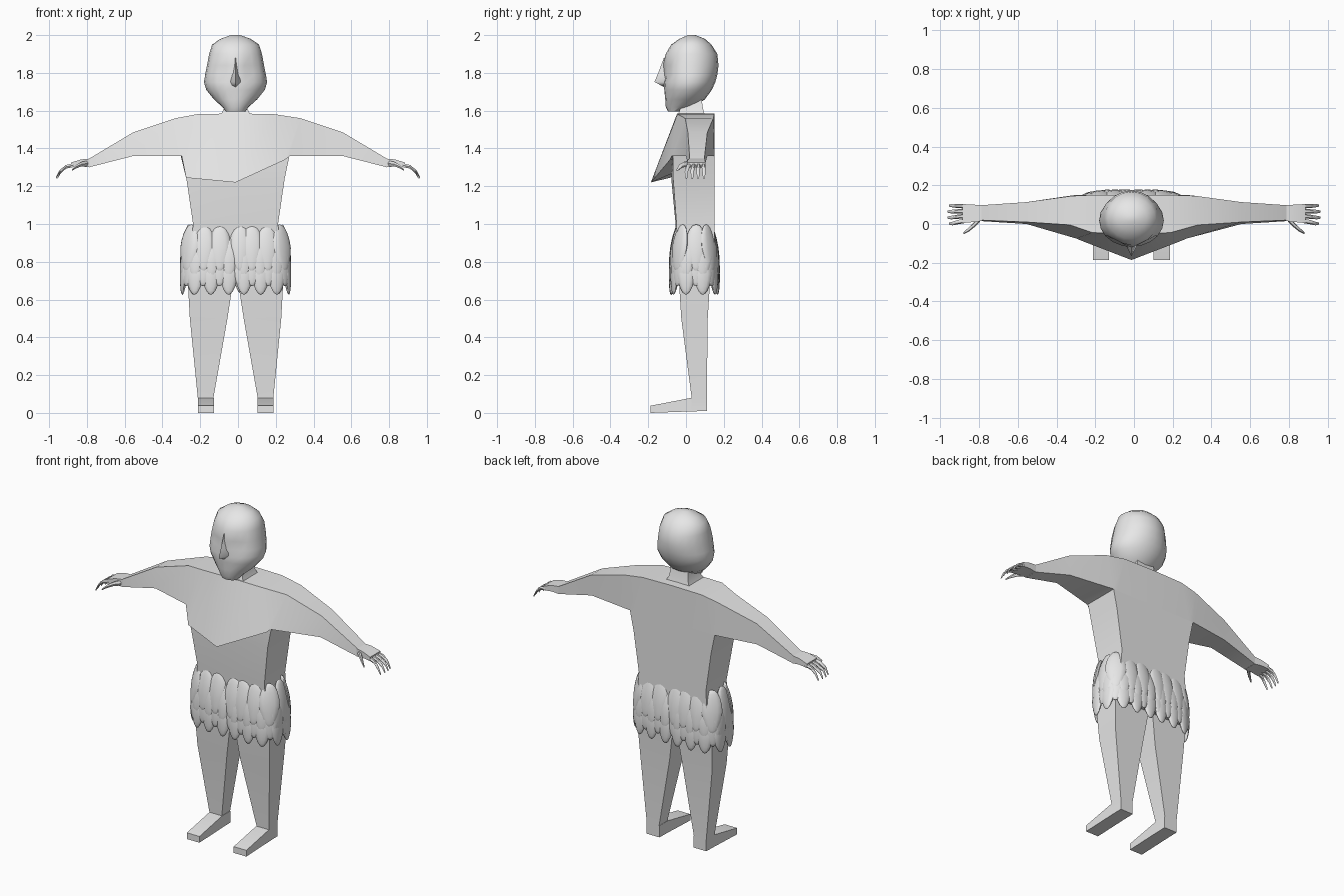
import bpy, bmesh, math
from mathutils import Matrix, Vector

if "Cube" in bpy.data.objects:
    bpy.data.objects.remove(bpy.data.objects["Cube"])

CX = -0.013  # body centre line

grey = bpy.data.materials.new("plain_grey")
grey.use_nodes = True
grey.diffuse_color = (0.8, 0.8, 0.8, 1)
grey.node_tree.nodes["Principled BSDF"].inputs["Base Color"].default_value = grey.diffuse_color


def finish(name, bm, angle=30):
    bmesh.ops.recalc_face_normals(bm, faces=bm.faces)
    mesh = bpy.data.meshes.new(name)
    bm.to_mesh(mesh)
    bm.free()
    obj = bpy.data.objects.new(name, mesh)
    bpy.context.collection.objects.link(obj)
    mesh.materials.append(grey)
    bpy.ops.object.select_all(action='DESELECT')
    obj.select_set(True)
    bpy.context.view_layer.objects.active = obj
    bpy.ops.object.shade_smooth_by_angle(angle=math.radians(angle))
    return obj


def loft(bm, rings):
    """Skin a list of equal-length rings and cap both ends."""
    loops = [[bm.verts.new(p) for p in ring] for ring in rings]
    n = len(loops[0])
    for a, b in zip(loops, loops[1:]):
        for i in range(n):
            j = (i + 1) % n
            bm.faces.new((a[i], a[j], b[j], b[i]))
    bm.faces.new(loops[0])
    bm.faces.new(loops[-1])


def level(z, x0, x1, y0, y1):
    """Rectangle lying flat at height z."""
    return [(x0, y0, z), (x1, y0, z), (x1, y1, z), (x0, y1, z)]


def oval(z, w, y0, y1, n=20):
    mid, d = (y0 + y1) / 2, (y1 - y0) / 2
    return [(CX + w * math.cos(2 * math.pi * i / n),
             mid + d * math.sin(2 * math.pi * i / n), z) for i in range(n)]


# Chest, shoulders and arms: one skin running from wrist to wrist
def arm_rings(s):
    chest_z = 1.34 if s > 0 else 1.245
    return [
        [(s * .79, .02, 1.345), (s * .79, .097, 1.345), (s * .79, .097, 1.30), (s * .79, .015, 1.30)],
        [(s * .555, .01, 1.485), (s * .555, .113, 1.485), (s * .555, .113, 1.36), (s * .555, 0, 1.36)],
        [(s * .33, -.005, 1.56), (s * .32, .145, 1.56), (s * .29 + CX, .15, 1.36), (s * .285 + CX, -.075, 1.36)],
        [(s * .2 + CX, -.045, 1.582), (s * .2 + CX, .15, 1.582), (s * .26 + CX, .15, 1.36),
         (s * .262 + CX, -.085, chest_z)],
    ]


bm = bmesh.new()
middle = [(CX, -.047, 1.585), (CX, .15, 1.585), (CX, .15, 1.36), (CX, -.186, 1.22)]
loft(bm, arm_rings(-1) + [middle] + arm_rings(1)[::-1])
finish("chest_and_arms", bm)

# Waist and hips
bm = bmesh.new()
rings = []
for z, w, y0, bulge in ((.69, .25, -.04, 0), (1.0, .225, -.05, .005), (1.24, .26, -.068, .01), (1.36, .285, -.07, 0)):
    rings.append([(CX - w, y0, z), (CX, y0 - bulge, z), (CX + w, y0, z), (CX + w, .15, z), (CX, .15, z), (CX - w, .15, z)])
loft(bm, rings)
finish("waist", bm)

# Neck
bm = bmesh.new()
loft(bm, [level(1.575, CX - .08, CX + .08, -.045, .1), level(1.61, CX - .062, CX + .062, -.03, .09),
          level(1.68, CX - .055, CX + .055, -.02, .08)])
finish("neck", bm)

# Head, with shallow eye hollows
HEAD = ((1.595, .05, -.095, -.02), (1.62, .07, -.107, .04), (1.66, .115, -.11, .1),
        (1.71, .155, -.115, .137), (1.75, .167, -.118, .155), (1.79, .161, -.12, .166),
        (1.84, .151, -.122, .172), (1.9, .14, -.108, .166), (1.95, .124, -.078, .135),
        (1.98, .08, -.035, .1), (2.0, .025, .01, .05))
bm = bmesh.new()
loft(bm, [oval(*row) for row in HEAD])
for v in bm.verts:
    if v.co.y < 0 and 1.78 < v.co.z < 1.85 and .03 < abs(v.co.x - CX) < .11:
        v.co.y += .014
finish("head", bm, 50)

# Nose
bm = bmesh.new()
loft(bm, [[(CX - h, back, z), (CX, tip, z), (CX + h, back, z)] for z, h, tip, back in
          ((1.725, .025, -.116, -.09), (1.752, .04, -.167, -.09), (1.8, .022, -.147, -.09), (1.88, .012, -.117, -.09))])
finish("nose", bm, 60)

# Legs and feet
for side, s in (("right", -1), ("left", 1)):
    bm = bmesh.new()
    loft(bm, [level(z, CX + s * a, CX + s * b, y0, y1) for z, a, b, y0, y1 in
              ((.74, .006, .255, -.04, .13), (.5, .043, .242, -.025, .115), (.08, .117, .2, .03, .11), (.01, .117, .2, .03, .11))])
    finish(side + "_leg", bm)
    bm = bmesh.new()
    x0, x1 = CX + s * .115, CX + s * .2
    loft(bm, [[(x0, y, z0), (x1, y, z0), (x1, y, z1), (x0, y, z1)] for y, z0, z1 in
              ((.11, .01, .08), (.03, .008, .08), (-.187, 0, .038))])
    finish(side + "_foot", bm)


# Hands: palm, four fingers and a thumb
def finger(bm, s, path, n=6):
    loft(bm, [[(s * x, y + r * math.cos(2 * math.pi * i / n), z + r * math.sin(2 * math.pi * i / n))
               for i in range(n)] for x, y, z, r in path])


for side, s in (("right", -1), ("left", 1)):
    bm = bmesh.new()
    loft(bm, [[(s * x, y0, z0), (s * x, y1, z0), (s * x, y1, z1), (s * x, y0, z1)] for x, y0, y1, z0, z1 in
              ((.785, .016, .097, 1.30, 1.346), (.83, .01, .1, 1.305, 1.342), (.885, .005, .103, 1.3, 1.325))])
    for k in range(4):
        y, spread = .092 - k * .025, .003 - k * .006
        reach = .956 + (.008 if k in (1, 2) else 0)
        finger(bm, s, [(.87, y, 1.312, .012), (.91, y + spread / 2, 1.303, .011),
                       (reach - .018, y + spread, 1.277, .009), (reach, y + spread, 1.243, .005)])
    finger(bm, s, [(.795, .03, 1.32, .018), (.825, -.003, 1.318, .014),
                   (.855, -.03, 1.305, .011), (.88, -.047, 1.285, .005)])
    finish(side + "_hand", bm, 45)


# Leaf skirt: overlapping rows set around a rounded rectangle
def around(count, phase, hx, hy):
    """Evenly spaced points and outward directions on a superellipse."""
    pts = []
    for i in range(721):
        t = 2 * math.pi * i / 720 - math.pi / 2
        c, q = math.cos(t), math.sin(t)
        pts.append(Vector((hx * math.copysign(abs(c) ** .5, c), hy * math.copysign(abs(q) ** .5, q))))
    steps = [(b - a).length for a, b in zip(pts, pts[1:])]
    gap, run, k = sum(steps) / count, 0, phase
    for a, b, step in zip(pts, pts[1:], steps):
        run += step
        if run >= k * gap and k < count + phase - .01:
            d = (b - a).normalized()
            yield b, math.atan2(-d.x, d.y)
            k += 1


ROWS = ((1.0, .745, .268, .108, .17, .058), (.93, .71, .272, .112, .15, .052),
        (.88, .67, .272, .112, .13, .05), (.84, .625, .275, .115, .08, .05))
for r, (top, bottom, hx, hy, flare, half) in enumerate(ROWS):
    bm = bmesh.new()
    for p, heading in around(16, .5 * (r % 2) or .001, hx, hy):
        leaf = bmesh.ops.create_uvsphere(bm, u_segments=12, v_segments=10, radius=1)["verts"]
        for v in leaf:  # pointed lower end
            if v.co.z < 0:
                v.co.x *= 1 + .25 * v.co.z
                v.co.y *= 1 + .25 * v.co.z
        place = (Matrix.Translation((CX + p.x, .044 + p.y, (top + bottom) / 2))
                 @ Matrix.Rotation(heading, 4, 'Z') @ Matrix.Rotation(-flare, 4, 'Y')
                 @ Matrix.Diagonal((.02, half, (top - bottom) / 2, 1)))
        bmesh.ops.transform(bm, matrix=place, verts=leaf)
    finish("skirt_leaves_row_%d" % (r + 1), bm, 60)
